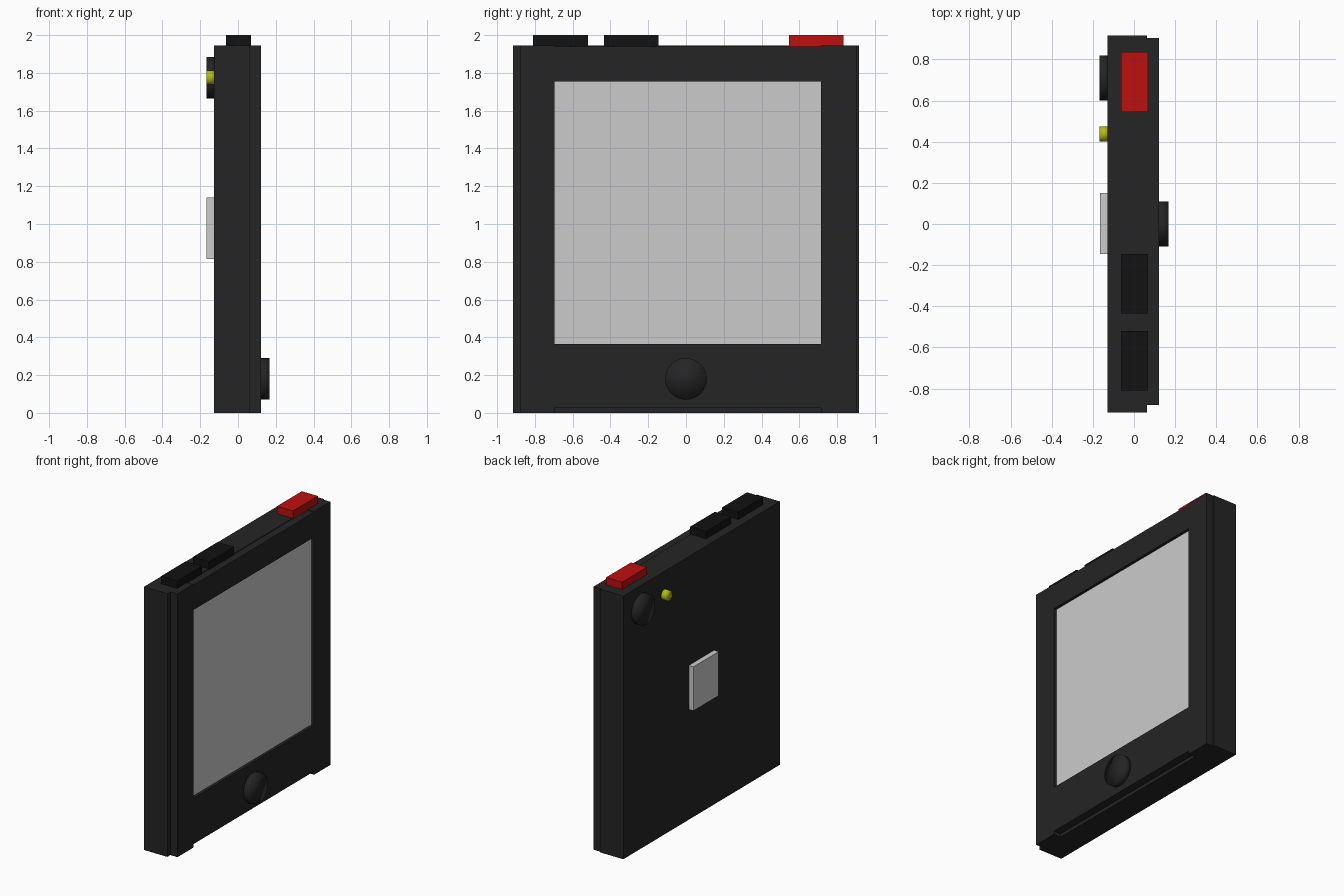
import bpy
import math

if "Cube" in bpy.data.objects:
    bpy.data.objects.remove(bpy.data.objects["Cube"])


def material(name, r, g, b):
    m = bpy.data.materials.new(name)
    m.diffuse_color = (r, g, b, 1)
    m.use_nodes = True
    m.node_tree.nodes["Principled BSDF"].inputs["Base Color"].default_value = m.diffuse_color
    return m


CASE = material("dark_case", 0.018, 0.018, 0.018)
BLACK = material("black_button", 0.006, 0.006, 0.006)
RED = material("red_button", 0.51, 0.005, 0.005)
YELLOW = material("yellow_light", 0.45, 0.51, 0.006)


def finish(o, name, mat):
    o.name = name
    if mat:
        o.data.materials.append(mat)
    return o


def box(name, x, y, z, mat=None):
    """Box from (min, max) ranges on each axis."""
    ranges = (x, y, z)
    bpy.ops.mesh.primitive_cube_add(size=1, location=[(a + b) / 2 for a, b in ranges])
    o = bpy.context.object
    o.scale = [b - a for a, b in ranges]
    bpy.ops.object.transform_apply(location=False, rotation=False, scale=True)
    return finish(o, name, mat)


def disc(name, x, y, z, radius, mat):
    """Smooth round button lying along the x axis."""
    bpy.ops.mesh.primitive_cylinder_add(
        vertices=32, radius=radius, depth=x[1] - x[0],
        location=((x[0] + x[1]) / 2, y, z), rotation=(0, math.pi / 2, 0))
    bpy.ops.object.shade_smooth()
    return finish(bpy.context.object, name, mat)


# Main slab
box("back_case", (-0.128, 0.063), (-0.915, 0.915), (0, 1.945), CASE)

# Raised front frame around the screen; the cross bars stop just short of the ends
FRONT = (0.063, 0.121)
box("frame_left", FRONT, (-0.88, -0.695), (0, 1.945), CASE)
box("frame_right", FRONT, (0.715, 0.905), (0, 1.945), CASE)
box("frame_top", FRONT, (-0.695, 0.715), (1.755, 1.94), CASE)
box("frame_bottom", FRONT, (-0.695, 0.715), (0.025, 0.365), CASE)

# Recessed screen and home button
box("screen", (0.063, 0.1), (-0.695, 0.715), (0.365, 1.755))
disc("home_button", (0.11, 0.168), 0, 0.18, 0.11, CASE)

# Top edge buttons
for name, y0, mat in (("volume_button_1", -0.81, BLACK),
                      ("volume_button_2", -0.435, BLACK),
                      ("power_button", 0.545, RED)):
    box(name, (-0.063, 0.068), (y0, y0 + 0.29), (1.93, 2.0), mat)

# Back: camera, flash and plate
disc("camera_lens", (-0.168, -0.12), 0.71, 1.775, 0.11, CASE)
disc("camera_flash", (-0.168, -0.12), 0.437, 1.775, 0.037, YELLOW)
box("back_plate", (-0.166, -0.12), (-0.145, 0.15), (0.815, 1.14))
